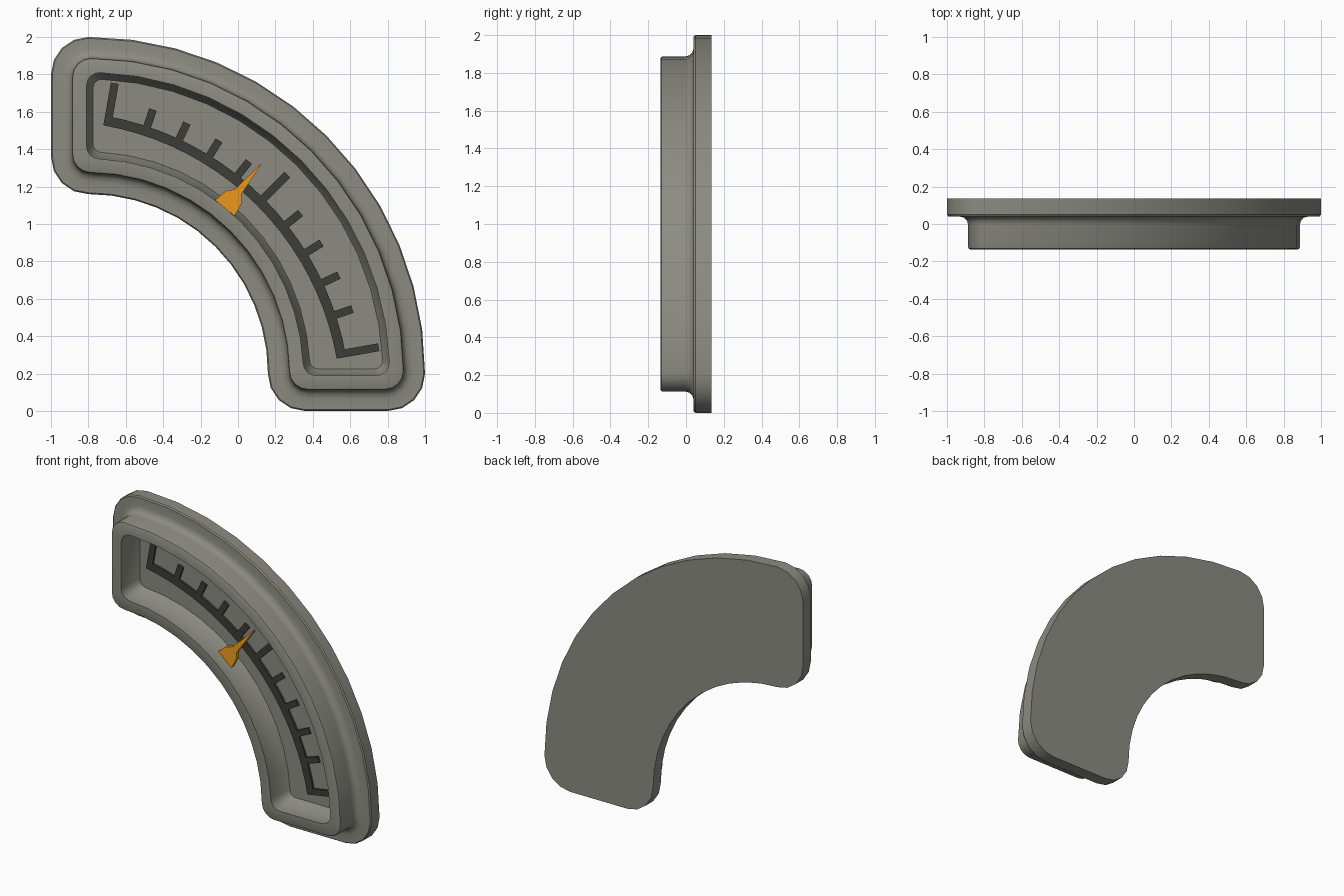
import bpy, bmesh
from math import sin, cos, sqrt, atan2, pi, radians

if "Cube" in bpy.data.objects:
    bpy.data.objects.remove(bpy.data.objects["Cube"])

CX, CZ = -0.8, 0.2            # centre of the quarter ring
R_IN, R_OUT = 1.16, 1.60      # core ring that all outlines are offset from
ARC, COR = 12, 4              # segments per arc / per corner


def sweep(cu, cv, r, a, b, n):
    return [(cu + r * cos(a + (b - a) * i / n), cv + r * sin(a + (b - a) * i / n))
            for i in range(n + 1)]


def outline(e, q):
    """Quarter ring offset outwards by e with corner radius q."""
    ro, ri, u = R_OUT + e, R_IN - e, q - e
    vo, vi = sqrt((ro - q) ** 2 - u * u), sqrt((ri + q) ** 2 - u * u)
    ao, bo = atan2(u, vo), atan2(vo, u)
    ai, bi = atan2(u, vi), atan2(vi, u)
    loop = sweep(0, 0, ro, ao, bo, ARC)
    loop += sweep(u, vo, q, bo, pi, COR)[1:]
    loop += sweep(u, vi, q, pi, bi + pi, COR)
    loop += sweep(0, 0, ri, bi, ai, ARC)[1:]
    loop += sweep(vi, u, q, ai + pi, 1.5 * pi, COR)[1:]
    loop += sweep(vo, u, q, -pi / 2, ao, COR)[:-1]
    return loop


def finish(name, bm, color, smooth=False):
    bmesh.ops.recalc_face_normals(bm, faces=bm.faces[:])
    me = bpy.data.meshes.new(name)
    bm.to_mesh(me)
    bm.free()
    ob = bpy.data.objects.new(name, me)
    bpy.context.collection.objects.link(ob)
    mat = bpy.data.materials.new(name + "_paint")
    mat.diffuse_color = (*color, 1)
    mat.use_nodes = True
    mat.node_tree.nodes["Principled BSDF"].inputs["Base Color"].default_value = mat.diffuse_color
    me.materials.append(mat)
    if smooth:
        bpy.ops.object.select_all(action='DESELECT')
        ob.select_set(True)
        bpy.context.view_layer.objects.active = ob
        bpy.ops.object.shade_smooth_by_angle(angle=radians(35))
    return ob


def skin(bm, rings):
    """Connect closed rings of 3D points and cap both ends."""
    vs = [[bm.verts.new(p) for p in r] for r in rings]
    n = len(vs[0])
    for a, b in zip(vs, vs[1:]):
        for i in range(n):
            j = (i + 1) % n
            bm.faces.new((a[i], a[j], b[j], b[i]))
    bm.faces.new(vs[0])
    bm.faces.new(vs[-1])


# Housing: flange, fillet, raised rim and recessed dial floor (offset, corner, y)
profile = [(.2, .2, .135), (.2, .2, .05), (.193, .193, .041), (.135, .15, .041),
           (.108, .122, .034), (.093, .107, .018), (.087, .1, -.005),
           (.087, .1, -.123), (.084, .097, -.131), (.076, .09, -.135),
           (.01, .07, -.135), (.01, .07, -.04), (-.025, .045, .027)]
bm = bmesh.new()
skin(bm, [[(CX + u, y, CZ + v) for u, v in outline(e, q)] for e, q, y in profile])
finish("gauge_housing", bm, (.26, .26, .225), smooth=True)

# Dial scale: curved bar plus ticks, around its own centre
SX, SZ = CX - .187, CZ - .187
S_IN, S_BAR = 1.538, 1.59
Y0, Y1 = .012, .032
bm = bmesh.new()
A, B = radians(10), radians(80)
bar = sweep(SX, SZ, S_BAR, A, B, 20) + sweep(SX, SZ, S_IN, B, A, 20)
skin(bm, [[(x, y, z) for x, z in bar] for y in (Y0, Y1)])
for i in range(11):
    a = radians({0: 10, 10: 80}.get(i, 45 + 6.65 * (i - 5)))
    tip = 1.77 if i % 5 == 0 else 1.685
    shift = {0: .021, 10: -.021}.get(i, 0)      # end ticks sit flush with the bar ends
    quad = [(S_BAR - .01, -.021), (tip, -.021), (tip, .021), (S_BAR - .01, .021)]
    skin(bm, [[(SX + r * cos(a) - (w + shift) * sin(a), y,
                SZ + r * sin(a) + (w + shift) * cos(a)) for r, w in quad]
              for y in (Y0, Y1)])
finish("dial_scale", bm, (.045, .045, .038))

# Pointer: broad foot narrowing to a needle (radius, half width, front y)
a = radians(50.5)
half = [(1.148, .067, -.047), (1.222, .054, -.047), (1.26, .022, -.04), (1.45, .002, -.008)]
shape = half + [(r, -w, y) for r, w, y in reversed(half)]


def place(r, w, y):
    return (CX + r * cos(a) - w * sin(a), y, CZ + r * sin(a) + w * cos(a))


bm = bmesh.new()
skin(bm, [[place(r, w, y) for r, w, y in shape],
          [place(r, w, y + .025) for r, w, y in shape]])
finish("pointer", bm, (.8, .3, .01))
